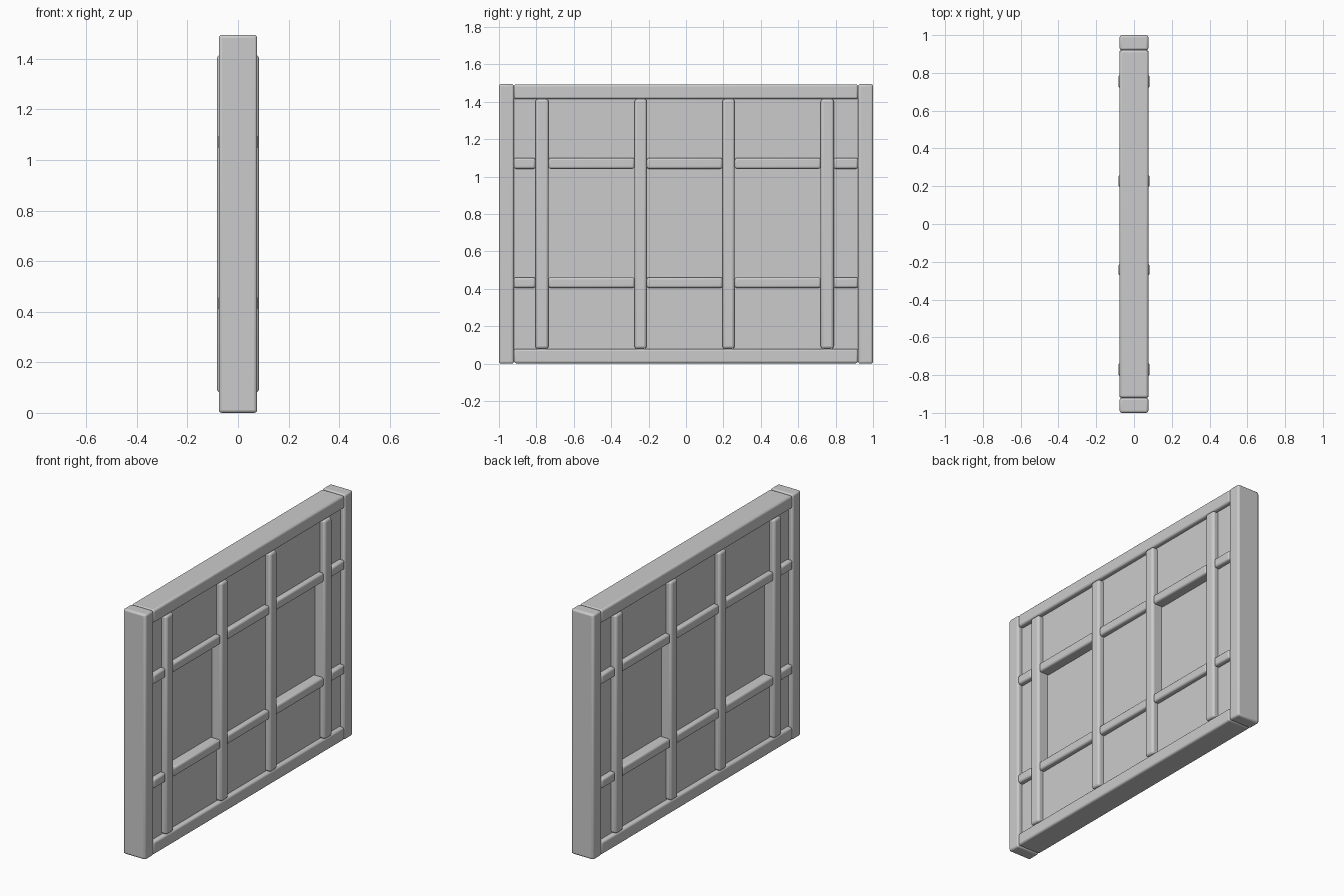
import bpy
from math import radians

cube = bpy.data.objects.get("Cube")
if cube:
    bpy.data.objects.remove(cube, do_unlink=True)

grey = bpy.data.materials.new("plain grey")
grey.use_nodes = True
grey.diffuse_color = (0.6, 0.6, 0.6, 1)
grey.node_tree.nodes["Principled BSDF"].inputs["Base Color"].default_value = (0.6, 0.6, 0.6, 1)


def beam(name, half_depth, y, z, bevel=0.0):
    """Box spanning the y and z ranges, centred on x = 0, with rounded edges."""
    bpy.ops.mesh.primitive_cube_add(size=1, location=(0, sum(y) / 2, sum(z) / 2))
    ob = bpy.context.object
    ob.name = name
    ob.scale = (2 * half_depth, y[1] - y[0], z[1] - z[0])
    bpy.ops.object.transform_apply(location=False, rotation=False, scale=True)
    ob.data.materials.append(grey)
    if bevel:
        mod = ob.modifiers.new("rounded edges", "BEVEL")
        mod.width = bevel
        mod.segments = 3
        bpy.ops.object.shade_smooth_by_angle(angle=radians(35))
    return ob


HEIGHT = 1.495
INNER = 0.92
BOTTOM, TOP = 0.08, 1.415
FRAME, UPRIGHT, CROSS = 0.076, 0.083, 0.078
SHALLOW, DEEP = 0.048, 0.016
uprights = [(-0.805, -0.735), (-0.275, -0.21), (0.195, 0.26), (0.72, 0.79)]
crossbars = [(0.405, 0.462), (1.042, 1.1)]

# Outer frame
beam("right_end_post", FRAME, (-1, -INNER), (0, HEIGHT), 0.012)
beam("left_end_post", FRAME, (INNER, 1), (0, HEIGHT), 0.012)
beam("bottom_rail", FRAME, (-INNER, INNER), (0.002, BOTTOM), 0.012)
beam("top_rail", FRAME, (-INNER, INNER), (TOP, HEIGHT - 0.002), 0.012)

# Uprights run between the rails
for i, span in enumerate(uprights):
    beam(f"upright_{i + 1}", UPRIGHT, span, (BOTTOM, TOP), 0.014)

# Crossbars and infill panels sit in the bays between the uprights
y_edges = [-INNER] + [e for span in uprights for e in span] + [INNER]
z_edges = [BOTTOM] + [e for span in crossbars for e in span] + [TOP]
bays = list(zip(y_edges[::2], y_edges[1::2]))
rows = list(zip(z_edges[::2], z_edges[1::2]))
lap = 0.01

for col, (y0, y1) in enumerate(bays):
    for row, z in enumerate(crossbars):
        beam(f"crossbar_{row + 1}_{col + 1}", CROSS, (y0, y1), z, 0.012)
    for row, (z0, z1) in enumerate(rows):
        window = row == 1 and col in (1, 3)
        name = "window_pane" if window else "infill_panel"
        beam(f"{name}_{row + 1}_{col + 1}", DEEP if window else SHALLOW,
             (y0 - lap, y1 + lap), (z0 - lap, z1 + lap))
